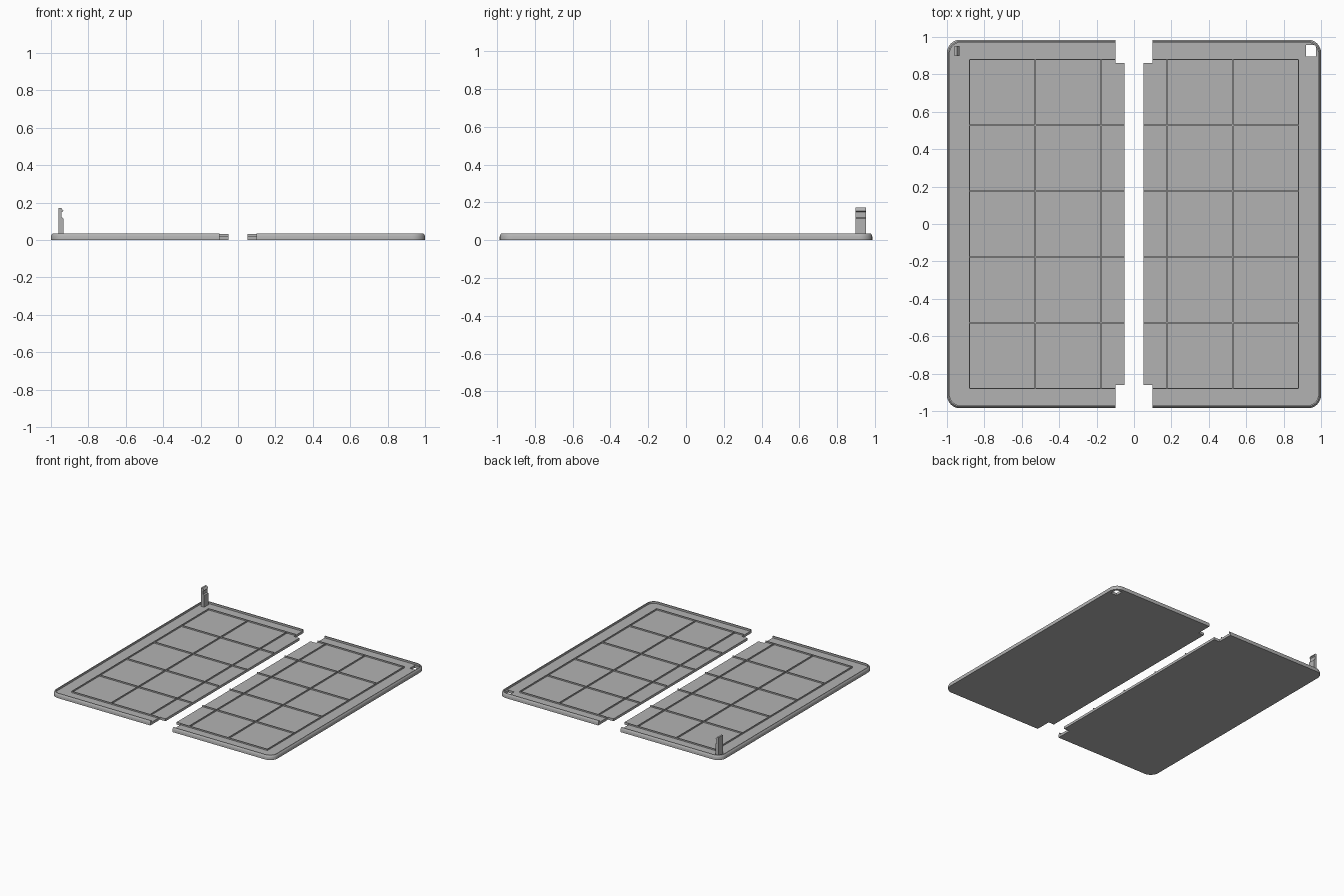
import bpy, bmesh, math
from mathutils import Vector

if "Cube" in bpy.data.objects:
    bpy.data.objects.remove(bpy.data.objects["Cube"])

grey = bpy.data.materials.new("plain_grey")
grey.diffuse_color = (0.45, 0.45, 0.45, 1)
grey.use_nodes = True
grey.node_tree.nodes["Principled BSDF"].inputs["Base Color"].default_value = grey.diffuse_color

W, D, R = 1.0, 0.985, 0.07       # half width, half depth, corner radius
FLOOR, RIM, WALL = 0.02, 0.035, 0.016
NOTCH_X, NOTCH_Y, INNER_X = 0.1, 0.86, 0.05


def finish(name, bm, smooth=False):
    bmesh.ops.recalc_face_normals(bm, faces=bm.faces)
    me = bpy.data.meshes.new(name)
    bm.to_mesh(me)
    bm.free()
    me.materials.append(grey)
    ob = bpy.data.objects.new(name, me)
    bpy.context.collection.objects.link(ob)
    if smooth:
        bpy.ops.object.select_all(action='DESELECT')
        ob.select_set(True)
        bpy.context.view_layer.objects.active = ob
        bpy.ops.object.shade_smooth_by_angle(angle=math.radians(30))
    return ob


def prism(name, pts, depth):
    """Extrude a flat polygon along a vector."""
    bm = bmesh.new()
    f = bm.faces.new([bm.verts.new(p) for p in pts])
    ext = bmesh.ops.extrude_face_region(bm, geom=[f])
    verts = [v for v in ext["geom"] if isinstance(v, bmesh.types.BMVert)]
    bmesh.ops.translate(bm, verts=verts, vec=Vector(depth))
    return finish(name, bm)


def box(name, x0, x1, y0, y1, z0, z1):
    return prism(name, [(x0, y0, z0), (x1, y0, z0), (x1, y1, z0), (x0, y1, z0)],
                 (0, 0, z1 - z0))


def outline(s, inset):
    """Open path round the three walled sides of one half."""
    pts = [(s * NOTCH_X, -D + inset)]
    for sy, a0 in ((-1, -90), (1, 0)):
        for i in range(9):
            a = math.radians(a0 + i * 90 / 8)
            r = R - inset
            pts.append((s * (W - R + r * math.cos(a)),
                        sy * (D - R) + r * math.sin(a)))
    pts.append((s * NOTCH_X, D - inset))
    return pts


def rim(name, s):
    """Sweep the chamfered wall section along the outline."""
    bm = bmesh.new()
    section = [(0, 0), (0, 0.02), (0.004, 0.03), (0.009, RIM), (WALL, RIM), (WALL, 0)]
    rows = [[bm.verts.new((x, y, z)) for x, y in outline(s, d)] for d, z in section]
    for k, a in enumerate(rows):
        b = rows[(k + 1) % len(rows)]
        for i in range(len(a) - 1):
            bm.faces.new((a[i], a[i + 1], b[i + 1], b[i]))
    for end in (0, -1):
        bm.faces.new([r[end] for r in rows])
    return finish(name, bm, True)


lines = [0.176, 0.528, 0.88]
for s, side in ((-1, "left"), (1, "right")):
    # Floor plate with a tongue towards the gap
    pts = outline(s, WALL) + [(s * NOTCH_X, NOTCH_Y), (s * INNER_X, NOTCH_Y),
                              (s * INNER_X, -NOTCH_Y), (s * NOTCH_X, -NOTCH_Y)]
    floor = prism(side + "_floor", [(x, y, 0) for x, y in pts], (0, 0, FLOOR))
    rim(side + "_rim", s)

    # Clip opening through the right floor
    if s > 0:
        cutter = box("opening_cutter", 0.92, 0.972, 0.895, 0.957, -0.05, 0.1)
        cutter.hide_render = True
        cutter.hide_viewport = True
        mod = floor.modifiers.new("opening", 'BOOLEAN')
        mod.operation = 'DIFFERENCE'
        mod.solver = 'EXACT'
        mod.object = cutter

    # Thin ribs dividing the floor into squares
    t = 0.003
    for i, x in enumerate(lines):
        a, b = sorted((s * x - t, s * x + t))
        box(f"{side}_long_rib_{i}", a, b, -0.88, 0.88, FLOOR, 0.031)
    for i, y in enumerate([-v for v in lines] + lines):
        inner = NOTCH_X if abs(y) > NOTCH_Y else INNER_X
        a, b = sorted((s * inner, s * 0.88))
        box(f"{side}_cross_rib_{i}", a, b, y - t, y + t, FLOOR, 0.031)

# Upright hooked clip on the left half
hook = [(-0.96, 0.015), (-0.933, 0.015), (-0.933, 0.115), (-0.943, 0.121),
        (-0.943, 0.148), (-0.933, 0.155), (-0.946, 0.172), (-0.96, 0.172)]
prism("hooked_clip", [(x, 0.897, z) for x, z in hook], (0, 0.055, 0))
